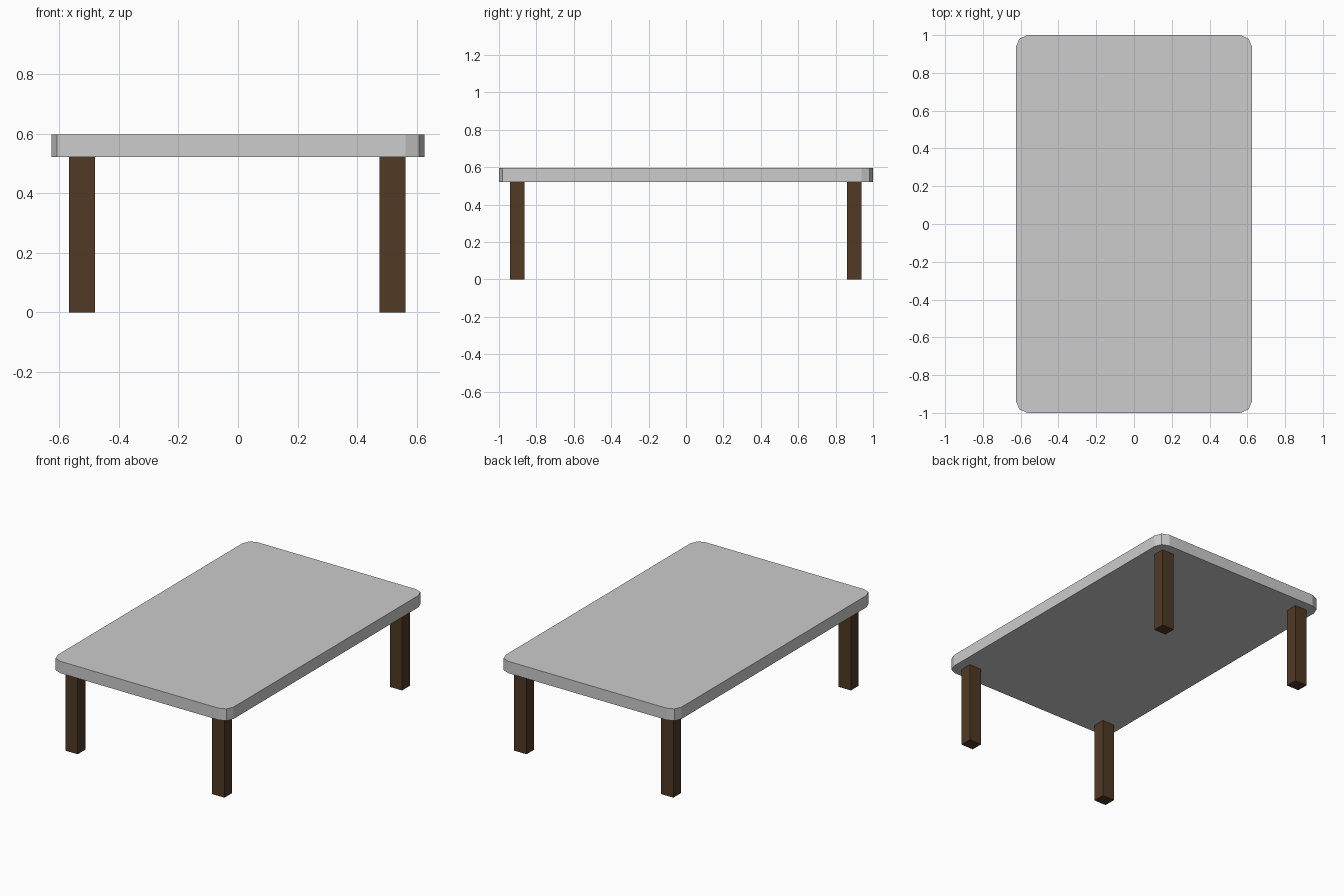
import bpy, bmesh

if "Cube" in bpy.data.objects:
    bpy.data.objects.remove(bpy.data.objects["Cube"])

TOP_Z, UNDER_Z = 0.597, 0.521


def material(name, rgb):
    m = bpy.data.materials.new(name)
    m.diffuse_color = (*rgb, 1.0)
    m.use_nodes = True
    m.node_tree.nodes["Principled BSDF"].inputs["Base Color"].default_value = m.diffuse_color
    return m


def box(name, lo, hi, mat, corner=0.0):
    """Box between two corners; optional rounding of its vertical edges."""
    bm = bmesh.new()
    bmesh.ops.create_cube(bm, size=1.0)
    for v in bm.verts:
        v.co = [l + (c + 0.5) * (h - l) for c, l, h in zip(v.co, lo, hi)]
    if corner:
        upright = [e for e in bm.edges
                   if abs(e.verts[0].co.z - e.verts[1].co.z) > 0.01]
        bmesh.ops.bevel(bm, geom=upright, offset=corner, segments=2,
                        profile=0.5, affect='EDGES')
    mesh = bpy.data.meshes.new(name)
    bm.to_mesh(mesh)
    bm.free()
    mesh.materials.append(mat)
    obj = bpy.data.objects.new(name, mesh)
    bpy.context.collection.objects.link(obj)
    return obj


grey = material("light grey", (0.604, 0.604, 0.604))
wood = material("dark brown wood", (0.082, 0.041, 0.0185))

# Table top with rounded corners
box("table_top", (-0.625, -1.0, UNDER_Z), (0.625, 1.0, TOP_Z), grey, corner=0.0625)

# Four square legs
for side, x in (("left", -0.523), ("right", 0.519)):
    for end, y in (("front", -0.902), ("back", 0.899)):
        box(f"{end}_{side}_leg", (x - 0.0435, y - 0.039, 0.0),
            (x + 0.0435, y + 0.039, UNDER_Z), wood)
